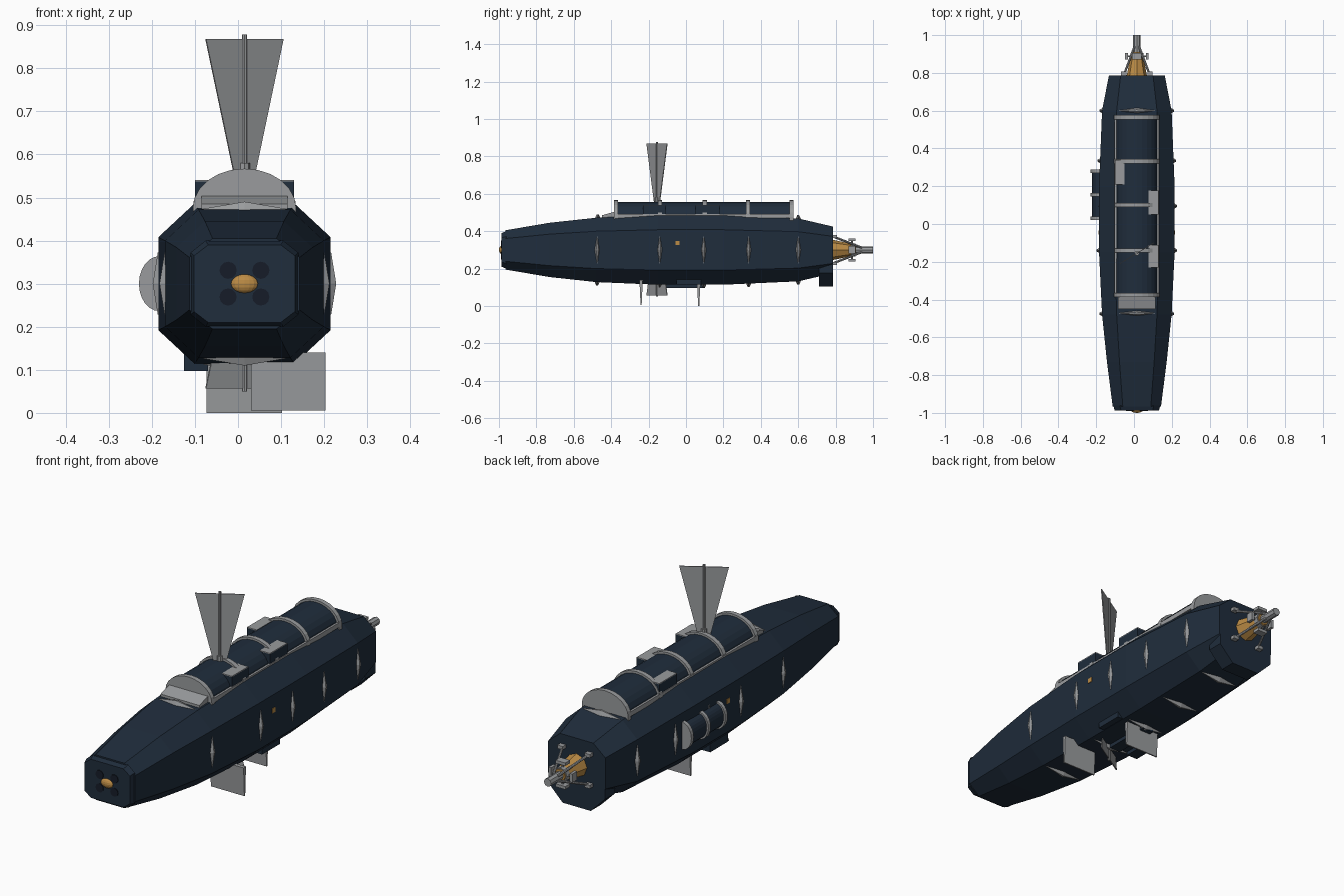
import bpy, bmesh, math
from mathutils import Vector, Matrix

if "Cube" in bpy.data.objects:
    bpy.data.objects.remove(bpy.data.objects["Cube"])

CX, CZ = 0.015, 0.30      # hull axis


def material(name, rgb):
    m = bpy.data.materials.new(name)
    m.diffuse_color = (*rgb, 1)
    m.use_nodes = True
    m.node_tree.nodes["Principled BSDF"].inputs["Base Color"].default_value = m.diffuse_color
    return m


NAVY = material("navy_paint", (0.014, 0.026, 0.045))
DARK = material("dark_tube", (0.008, 0.012, 0.022))
AMBER = material("amber", (0.50, 0.26, 0.06))
GREY = material("plain_metal", (0.32, 0.33, 0.34))


def finish(name, bm, mat):
    bmesh.ops.recalc_face_normals(bm, faces=bm.faces)
    me = bpy.data.meshes.new(name)
    bm.to_mesh(me)
    bm.free()
    ob = bpy.data.objects.new(name, me)
    bpy.context.collection.objects.link(ob)
    me.materials.append(mat)
    return ob


def loft(name, rings, mat):
    """Skin a list of equal-length point rings and cap both ends."""
    bm = bmesh.new()
    vs = [[bm.verts.new(p) for p in r] for r in rings]
    n = len(vs[0])
    for a, b in zip(vs, vs[1:]):
        for i in range(n):
            j = (i + 1) % n
            bm.faces.new((a[i], a[j], b[j], b[i]))
    bm.faces.new(vs[0])
    bm.faces.new(vs[-1])
    return finish(name, bm, mat)


def box(name, x, y, z, mat=GREY):
    return loft(name, [[(a, b, z[0]), (a, b, z[1]), (c, b, z[1]), (c, b, z[0])]
                       for b in y for a, c in [x]], mat)


def rod(name, p, q, r, mat=GREY, r2=None, sides=8):
    p, q = Vector(p), Vector(q)
    bm = bmesh.new()
    bmesh.ops.create_cone(bm, cap_ends=True, segments=sides, radius1=r,
                          radius2=r if r2 is None else r2, depth=(q - p).length)
    rot = (q - p).to_track_quat('Z', 'Y').to_matrix().to_4x4()
    bmesh.ops.transform(bm, verts=bm.verts, matrix=Matrix.Translation((p + q) / 2) @ rot)
    return finish(name, bm, mat)


def octagon(y, w, h, k=0.58, cz=CZ):
    s, t = h * k, w * k
    return [(CX + a, y, cz + b) for a, b in
            [(w, -s), (w, s), (t, h), (-t, h), (-w, s), (-w, -s), (-t, -h), (t, -h)]]


# Hull: lofted octagons (y, half width, half height)
STATIONS = [(-0.965, 0.128, 0.105), (-0.73, 0.158, 0.145), (-0.48, 0.184, 0.172),
            (-0.15, 0.200, 0.186), (0.20, 0.200, 0.186), (0.60, 0.184, 0.168), (0.785, 0.148, 0.125)]
loft("hull", [octagon(*s) for s in STATIONS], NAVY)
loft("nose_plate", [octagon(-0.987, 0.117, 0.09, 0.72), octagon(-0.96, 0.125, 0.10, 0.72)], NAVY)
loft("stern_collar", [octagon(y, 0.145, 0.145, 0.5, 0.25) for y in (0.71, 0.785)], NAVY)


def hull_size(y):
    for (y0, w0, h0), (y1, w1, h1) in zip(STATIONS, STATIONS[1:]):
        if y0 <= y <= y1:
            f = (y - y0) / (y1 - y0)
            return w0 + f * (w1 - w0), h0 + f * (h1 - h0)


# Nose tubes and sensor dome
for sx in (-1, 1):
    for sz in (-1, 1):
        x, z = CX + sx * 0.038, CZ + sz * 0.031
        rod("nose_tube", (x, -0.990, z), (x, -0.97, z), 0.02, DARK, sides=12)
bm = bmesh.new()
bmesh.ops.create_uvsphere(bm, u_segments=16, v_segments=8, radius=1)
bmesh.ops.transform(bm, verts=bm.verts, matrix=Matrix.Translation((CX, -0.985, CZ))
                    @ Matrix.Diagonal((0.032, 0.015, 0.022, 1)))
finish("nose_sensor", bm, AMBER)


# Lens-shaped ribs around the hull
def rib(y, u, v, length, height):
    w, h = hull_size(y)
    c = Vector((CX + u.x * w, y, CZ + u.z * h))
    ring = lambda t, s: [c + v * t + u * a * s + Vector((0, b * s, 0))
                         for a, b in [(height, -0.005), (height, 0.005), (-0.004, 0.015), (-0.004, -0.015)]]
    loft("hull_rib", [ring(-length, 0.1), ring(0, 1), ring(length, 0.1)], GREY)


X, Z = Vector((1, 0, 0)), Vector((0, 0, 1))
for y in (-0.475, -0.14, 0.095, 0.335, 0.60):
    rib(y, X, Z, 0.072, 0.013)
    rib(y, -X, Z, 0.072, 0.013)
    rib(y, -Z, X, 0.095, 0.018)
for y in (-0.472, 0.60):
    rib(y, Z, X, 0.095, 0.018)


# Half-round tunnels: the deck canopy and the port-side pod
def half_round(name, y0, y1, w, h, place, mat, n=12):
    arc = [(w * math.cos(math.pi * i / n), h * math.sin(math.pi * i / n)) for i in range(n + 1)]
    arc = [(w, -0.03)] + arc + [(-w, -0.03)]
    return loft(name, [[place(a, y, b) for a, b in arc] for y in (y0, y1)], mat)


deck = lambda a, y, b: (CX + a, y, 0.475 + b)
port = lambda a, y, b: (-0.182 - b, y, CZ + a)
half_round("canopy", -0.37, 0.56, 0.108, 0.082, deck, NAVY)
for y in (-0.375, -0.14, 0.10, 0.332, 0.565):
    half_round("canopy_hoop", y - 0.011, y + 0.011, 0.120, 0.092, deck, GREY)
half_round("side_pod", 0.03, 0.28, 0.056, 0.040, port, NAVY)
for y in (0.03, 0.155, 0.28):
    half_round("pod_hoop", y - 0.009, y + 0.009, 0.064, 0.048, port, GREY)
for sx in (-1, 1):
    x = CX + sx * 0.113
    box("canopy_rail", (x - 0.005, x + 0.005), (-0.37, 0.56), (0.47, 0.492))

# Sloped step ahead of the canopy
loft("canopy_step", [[(x, -0.45, 0.46), (x, -0.45, 0.485), (x, -0.38, 0.505), (x, -0.38, 0.46)]
                     for x in (CX - 0.10, CX + 0.10)], GREY)

# Deck lockers with plain lids
for x0, x1, y0, y1 in [(-0.10, -0.05, 0.21, 0.34), (0.075, 0.13, 0.05, 0.178), (0.075, 0.13, -0.23, -0.11)]:
    box("deck_locker", (x0, x1), (y0, y1), (0.47, 0.537), NAVY)
    box("locker_lid", (x0, x1), (y0, y1), (0.537, 0.541))

# Keel boxes
box("keel_box", (-0.125, -0.07), (-0.13, 0.0), (0.097, 0.17), NAVY)
box("keel_box", (-0.027, 0.03), (-0.13, 0.10), (0.097, 0.15), NAVY)
box("keel_box", (0.10, 0.16), (-0.05, 0.08), (0.115, 0.18), NAVY)


# Diagonal fan masts above and below
def fan(name, z_tip, z_root, pole_tip):
    d, t = Vector((0.09, 0.055, 0)), Vector((-0.001, 0.0017, 0))
    c = Vector((CX, -0.155, 0))
    loft(name, [[c + Z * z + d * k + t, c + Z * z - d * k + t, c + Z * z - d * k - t, c + Z * z + d * k - t]
                for z, k in ((z_tip, 1), (z_root, 0.27))], GREY)
    rod(name + "_pole", c + Z * pole_tip, c + Z * z_root, 0.006)


fan("upper_fan", 0.868, 0.555, 0.878)
fan("lower_fan", 0.057, 0.37, 0.05)
rod("fan_socket", (CX, -0.155, 0.55), (CX, -0.155, 0.58), 0.013)

# Keel fins: flat plates thinning downward
for x0, x1, y, z0, z1 in [(0.03, 0.203, -0.24, 0.006, 0.14), (-0.073, 0.102, 0.068, 0.0, 0.12)]:
    loft("keel_fin", [[(x0, y - t, z), (x1, y - t, z), (x1, y + t, z), (x0, y + t, z)]
                      for z, t in ((z0, 0.003), (z1, 0.009))], GREY)

# Small amber hatches on both flanks
for sx in (-1, 1):
    x = CX + sx * 0.2
    box("side_hatch", (x - 0.003, x + 0.003), (-0.056, -0.034), (0.325, 0.347), AMBER)

# Stern drive: cone, hub, shaft, struts and guide plates
rod("drive_cone", (CX, 0.78, CZ), (CX, 0.91, CZ), 0.055, AMBER, 0.028)
rod("drive_hub", (CX, 0.87, CZ), (CX, 0.905, CZ), 0.034)
rod("drive_shaft", (CX, 0.90, CZ), (CX, 1.0, CZ), 0.019)
for sx in (-1, 1):
    for sz in (-1, 1):
        x, z = CX + sx * 0.07, CZ + sz * 0.072
        rod("drive_strut", (x, 0.785, z), (CX + sx * 0.012, 0.94, CZ + sz * 0.012), 0.006)
        box("strut_foot", (x - 0.014, x + 0.014), (0.78, 0.808), (z - 0.008, z + 0.008))
for s in (-1, 1):
    z, x = CZ + s * 0.055, CX + s * 0.055
    box("guide_plate", (CX - 0.025, CX + 0.025), (0.87, 0.905), (z - 0.007, z + 0.007))
    box("guide_plate", (x - 0.007, x + 0.007), (0.87, 0.905), (CZ - 0.02, CZ + 0.02))
    rod("guide_arm", (CX, 0.888, CZ), (CX, 0.888, z), 0.005)
    rod("guide_arm", (CX, 0.888, CZ), (x, 0.888, CZ), 0.005)
